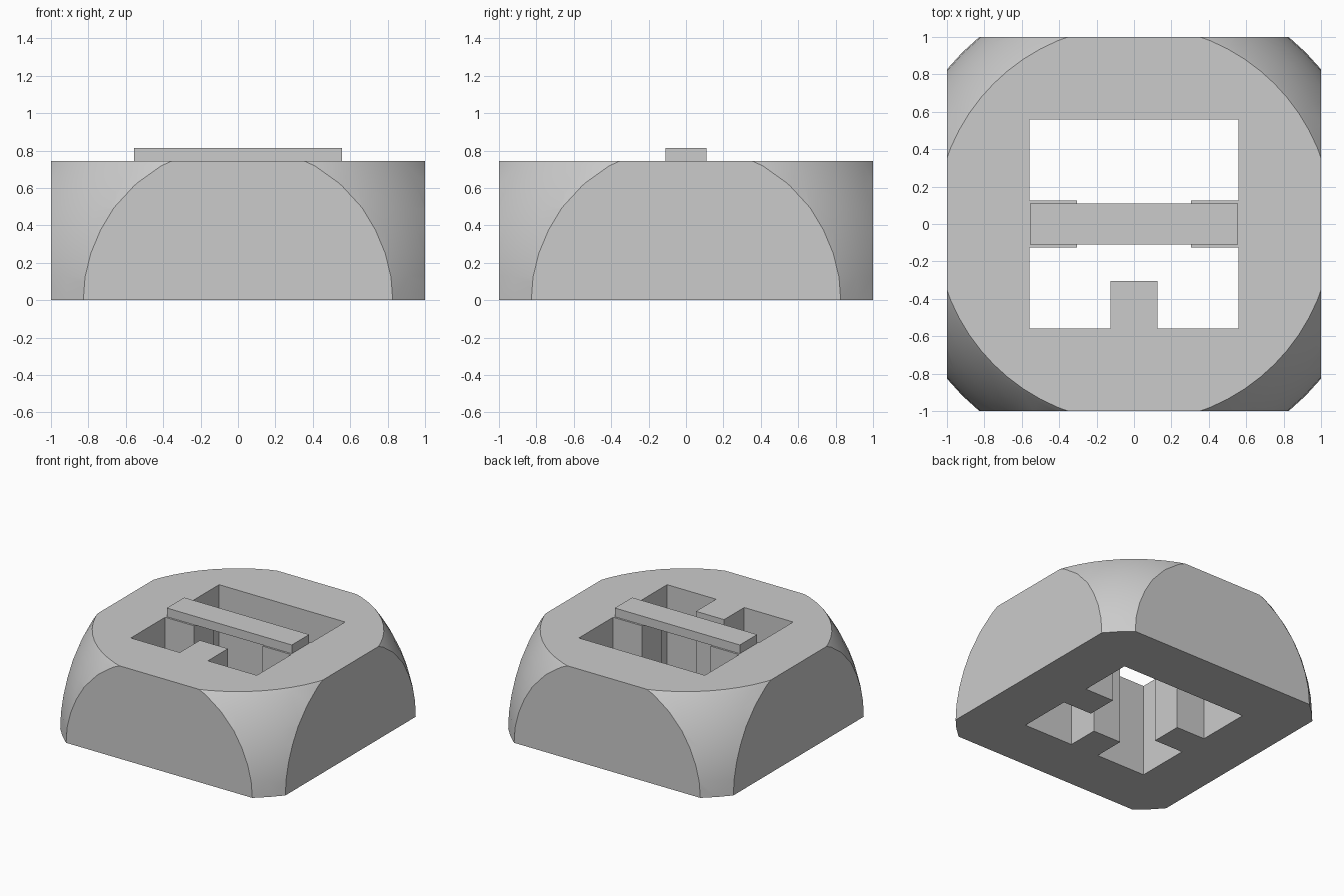
import bpy
import bmesh
import math

HEIGHT = 0.745      # top of the body
RADIUS = 1.298      # sphere that rounds the corners
OPENING = 0.56      # half width of the square opening
TAB = 0.125         # half width of the tabs
REACH = 0.305       # distance from the centre to the tab ends

if "Cube" in bpy.data.objects:
    bpy.data.objects.remove(bpy.data.objects["Cube"], do_unlink=True)

grey = bpy.data.materials.new("light_grey")
grey.use_nodes = True
grey.diffuse_color = (0.6, 0.6, 0.6, 1)
grey.node_tree.nodes["Principled BSDF"].inputs["Base Color"].default_value = (0.6, 0.6, 0.6, 1)


def add_object(name, bm):
    bmesh.ops.recalc_face_normals(bm, faces=bm.faces)
    mesh = bpy.data.meshes.new(name)
    bm.to_mesh(mesh)
    bm.free()
    mesh.materials.append(grey)
    obj = bpy.data.objects.new(name, mesh)
    bpy.context.collection.objects.link(obj)
    return obj


def prism(name, outline, bottom, top):
    bm = bmesh.new()
    face = bm.faces.new([bm.verts.new((x, y, bottom)) for x, y in outline])
    grown = bmesh.ops.extrude_face_region(bm, geom=[face])["geom"]
    verts = [v for v in grown if isinstance(v, bmesh.types.BMVert)]
    bmesh.ops.translate(bm, verts=verts, vec=(0, 0, top - bottom))
    return add_object(name, bm)


def rectangle(x, y):
    return [(-x, -y), (x, -y), (x, y), (-x, y)]


def cut(target, tool, operation):
    mod = target.modifiers.new("cut", 'BOOLEAN')
    mod.operation = operation
    mod.solver = 'EXACT'
    mod.object = tool
    bpy.context.view_layer.objects.active = target
    bpy.ops.object.modifier_apply(modifier=mod.name)
    bpy.data.objects.remove(tool, do_unlink=True)


# Body: a block whose corners are rounded by a sphere
body = prism("body", rectangle(1, 1), 0, HEIGHT)
bm = bmesh.new()
bmesh.ops.create_uvsphere(bm, u_segments=64, v_segments=32, radius=RADIUS)
cut(body, add_object("rounding_sphere", bm), 'INTERSECT')

# Opening through the body, leaving two side tabs and a front tab
half = [(TAB, -REACH), (TAB, -OPENING), (OPENING, -OPENING), (OPENING, -TAB),
        (REACH, -TAB), (REACH, TAB), (OPENING, TAB), (OPENING, OPENING)]
outline = half + [(-x, y) for x, y in reversed(half)]
cut(body, prism("opening_cutter", outline, -0.2, HEIGHT + 0.2), 'DIFFERENCE')

# Flat crossbar resting on the side tabs
prism("crossbar", rectangle(0.555, 0.11), HEIGHT, HEIGHT + 0.07)

# Smooth corners with crisp edges
bpy.ops.object.select_all(action='DESELECT')
body.select_set(True)
bpy.context.view_layer.objects.active = body
bpy.ops.object.shade_smooth_by_angle(angle=math.radians(20))
